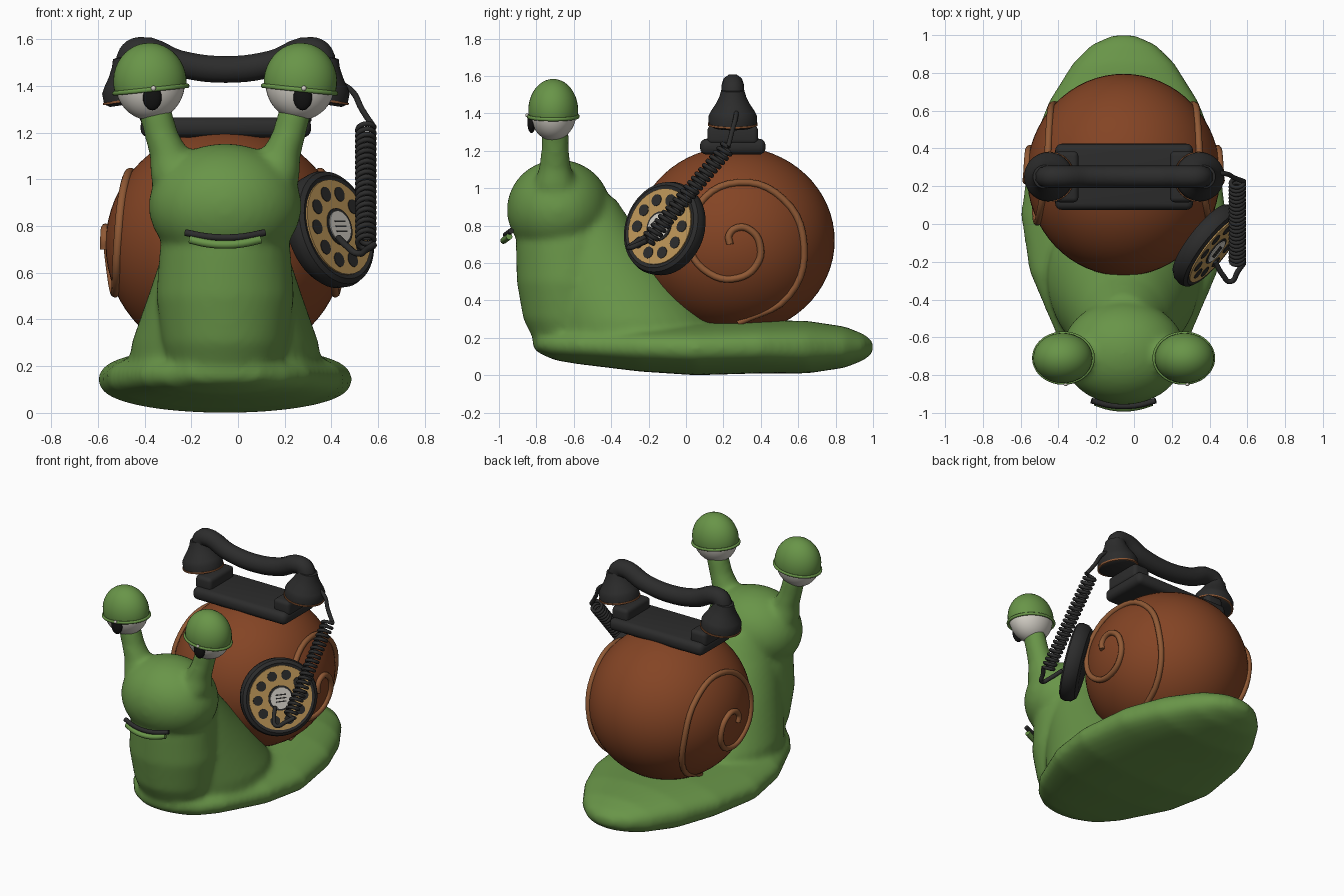
import bpy, bmesh, math
from mathutils import Vector, Matrix

if "Cube" in bpy.data.objects:
    bpy.data.objects.remove(bpy.data.objects["Cube"], do_unlink=True)

CX = -0.055  # the snail's own centre line
TAU = math.tau


def material(name, r, g, b):
    m = bpy.data.materials.new(name)
    m.use_nodes = True
    m.diffuse_color = (r, g, b, 1)
    m.node_tree.nodes["Principled BSDF"].inputs["Base Color"].default_value = (r, g, b, 1)
    return m


GREEN = material("snail green", 0.14, 0.30, 0.065)
BROWN = material("shell brown", 0.23, 0.058, 0.018)
COPPER = material("copper brown", 0.28, 0.10, 0.035)
BLACK = material("phone black", 0.025, 0.025, 0.025)
GOLD = material("dial gold", 0.52, 0.31, 0.10)
WHITE = material("eye white", 0.66, 0.63, 0.57)
PUPIL = material("pupil black", 0.006, 0.006, 0.006)


def finish(name, bm, mat, matrix=Matrix()):
    bmesh.ops.recalc_face_normals(bm, faces=bm.faces)
    me = bpy.data.meshes.new(name)
    bm.to_mesh(me)
    bm.free()
    me.materials.append(mat)
    ob = bpy.data.objects.new(name, me)
    bpy.context.collection.objects.link(ob)
    ob.matrix_world = matrix
    smooth(ob)
    return ob


def smooth(ob):
    bpy.ops.object.select_all(action="DESELECT")
    ob.select_set(True)
    bpy.context.view_layer.objects.active = ob
    bpy.ops.object.shade_smooth_by_angle(angle=math.radians(40))


def place(loc, size, tilt=0.0):
    return Matrix.Translation(loc) @ Matrix.Rotation(tilt, 4, "Y") @ Matrix.Diagonal((*size, 1))


def ball(name, mat, loc, size, seg=40):
    bm = bmesh.new()
    bmesh.ops.create_uvsphere(bm, u_segments=seg, v_segments=seg // 2, radius=1, matrix=place(loc, size))
    return finish(name, bm, mat)


def box(name, mat, loc, size, bevel, matrix=Matrix()):
    bm = bmesh.new()
    bmesh.ops.create_cube(bm, size=1, matrix=place(loc, size))
    if bevel:
        bmesh.ops.bevel(bm, geom=bm.edges[:], offset=bevel, segments=4, profile=0.5, affect="EDGES")
    return finish(name, bm, mat, matrix)


def bridge(bm, rings):
    n = len(rings[0])
    for a, b in zip(rings, rings[1:]):
        for i in range(n):
            bm.faces.new((a[i], a[(i + 1) % n], b[(i + 1) % n], b[i]))
    bm.faces.new(rings[0][::-1])
    bm.faces.new(rings[-1])


def lathe(name, mat, profile, matrix, seg=48):
    bm = bmesh.new()
    bridge(bm, [[bm.verts.new((r * math.cos(TAU * i / seg), r * math.sin(TAU * i / seg), z))
                 for i in range(seg)] for r, z in profile])
    return finish(name, bm, mat, matrix)


def loft(name, sections, point, seg=40):
    """Elliptical rings; point(section, cos, sin) gives each position."""
    bm = bmesh.new()
    bridge(bm, [[bm.verts.new(point(s, math.cos(TAU * i / seg), math.sin(TAU * i / seg)))
                 for i in range(seg)] for s in sections])
    return finish(name, bm, GREEN)


def tube(name, mat, points, radius, kind="BEZIER", closed=False, matrix=Matrix()):
    cu = bpy.data.curves.new(name, "CURVE")
    cu.dimensions = "3D"
    cu.bevel_depth, cu.bevel_resolution = radius, 3
    cu.resolution_u, cu.use_fill_caps = 5, True
    sp = cu.splines.new(kind)
    if kind == "BEZIER":
        sp.bezier_points.add(len(points) - 1)
        for p, co in zip(sp.bezier_points, points):
            p.co = co
            p.handle_left_type = p.handle_right_type = "AUTO"
    else:
        sp.points.add(len(points) - 1)
        for p, co in zip(sp.points, points):
            p.co = (*co, 1)
    sp.use_cyclic_u = closed
    ob = bpy.data.objects.new(name, cu)
    bpy.context.collection.objects.link(ob)
    cu.materials.append(mat)
    ob.matrix_world = matrix
    bpy.ops.object.select_all(action="DESELECT")
    ob.select_set(True)
    bpy.context.view_layer.objects.active = ob
    bpy.ops.object.convert(target="MESH")
    smooth(bpy.context.object)
    return bpy.context.object


# Body: foot, mound, neck, head and eye stalks fused into one skin
foot = [(-.82, .05, .15, .19), (-.79, .16, .12, .22), (-.7, .27, .08, .24), (-.58, .36, .06, .26),
        (-.25, .50, .02, .28), (.05, .545, .0, .285), (.4, .495, .01, .295), (.65, .395, .01, .29),
        (.85, .27, .04, .26), (.95, .17, .08, .22), (1.0, .06, .12, .18)]
parts = [loft("foot", foot, lambda s, c, n: (
    CX + s[1] * c, s[0], (s[2] + s[3]) / 2 + (s[3] - s[2]) / 2 * math.copysign(abs(n) ** .8, n)))]


def upright(s, c, n):
    z, y0, y1, r = s
    return (CX + r * c, (y0 + y1) / 2 + (y1 - y0) / 2 * n, z)


parts.append(loft("mound", [(.12, -.72, .24, .42), (.3, -.74, .15, .40), (.5, -.78, -.01, .33),
                            (.65, -.8, -.15, .28), (.8, -.8, -.28, .23), (.95, -.8, -.38, .18)], upright))
parts.append(loft("neck", [(.12, -.78, -.4, .22), (.3, -.87, -.36, .27), (.5, -.905, -.36, .295),
                           (.7, -.91, -.36, .28), (.85, -.88, -.38, .25)], upright))
parts.append(ball("head", GREEN, (CX, -.68, .885), (.328, .278, .268)))
for side in (-1, 1):
    parts.append(loft("eye_stalk", [(1.0, .20, .12), (1.1, .235, .088), (1.2, .275, .074), (1.33, .31, .072)],
                      lambda s, c, n: (CX + side * s[1] + s[2] * c, -.7 + s[2] * n, s[0])))
bpy.ops.object.select_all(action="DESELECT")
for p in parts:
    p.select_set(True)
bpy.context.view_layer.objects.active = parts[0]
bpy.ops.object.join()
body = bpy.context.object
body.name = "snail_body"
fuse = body.modifiers.new("fuse", "REMESH")
fuse.mode, fuse.voxel_size, fuse.use_smooth_shade = "VOXEL", 0.018, True
soften = body.modifiers.new("soften", "SMOOTH")
soften.factor, soften.iterations = 0.5, 10

# Eyes with drooping lids
for side, label in ((-1, "right"), (1, "left")):
    x = CX + side * .322
    ball(label + "_eye", WHITE, (x, -.71, 1.415), (.15, .126, .162))
    bm = bmesh.new()
    bmesh.ops.create_uvsphere(bm, u_segments=40, v_segments=20, radius=1)
    cut = bmesh.ops.bisect_plane(bm, geom=bm.verts[:] + bm.edges[:] + bm.faces[:],
                                 plane_co=(0, 0, -.2), plane_no=(0, 0, 1), clear_inner=True)
    bmesh.ops.holes_fill(bm, edges=bm.edges[:])
    frame = place((x, -.71, 1.417), (.157, .133, .167), side * .105)
    finish(label + "_eyelid", bm, GREEN, frame)
    tube(label + "_eyelid_rim", GREEN, [(math.cos(TAU * i / 16), math.sin(TAU * i / 16), -.2) for i in range(16)],
         .06, closed=True, matrix=frame)
    ball(label + "_pupil", PUPIL, (x + .01, -.826, 1.35), (.04, .022, .055), 24)
    ball(label + "_eye_glint", WHITE, (x + .015, -.85, 1.39), (.011, .008, .011), 12)

# Mouth
for name, mat, half, z, y, r in (("upper_lip", BLACK, .17, .75, -.965, .015), ("lower_lip", GREEN, .15, .72, -.975, .018)):
    tube(name, mat, [(CX + half * t, y + .03 * t * t, z + .022 * t * t) for t in (-1, -.5, 0, .5, 1)], r)

# Shell with a raised spiral on each side
C, R = Vector((CX, .26, .72)), Vector((.512, .535, .502))
ball("shell", BROWN, C, R, 64)
radii = (.42, .385, .35, .34, .33, .30, .265, .22, .18, .145, .115, .10, .09, .07, .045)
for side, label in ((-1, "right"), (1, "left")):
    pts = []
    for i, r in enumerate(radii):
        a = -math.pi / 2 + i * math.pi / 4
        y, z = .28 + r * math.cos(a), .70 + r * math.sin(a)
        d = 1 - ((y - C.y) / R.y) ** 2 - ((z - C.z) / R.z) ** 2
        pts.append((CX + side * (R.x * math.sqrt(max(d, 0)) + .006), y, z))
    tube(label + "_shell_spiral", COPPER, pts, .019)

# Telephone cradle and handset
PX, PY = -.052, .25
box("cradle_base", BLACK, (PX, PY, 1.222), (.73, .35, .085), .035)
tube("handset_grip", BLACK, [(PX + x, PY, z) for x, z in (
    (-.41, 1.45), (-.405, 1.53), (-.365, 1.552), (-.2, 1.495), (0, 1.47),
    (.2, 1.495), (.365, 1.552), (.405, 1.53), (.41, 1.45))], .06)
for side, label in ((-1, "right"), (1, "left")):
    box(label + "_cradle_post", BLACK, (PX + side * .305, PY, 1.285), (.125, .27, .1), .025)
    frame = place((PX + side * .392, PY, 1.325), (1, 1, 1), side * .15)
    lathe(label + "_handset_cup", BLACK, [(.02, 0), (.105, 0), (.128, .015), (.13, .06), (.118, .085),
                                          (.092, .125), (.072, .165), (.062, .2), (.02, .21)], frame)
    lathe(label + "_cup_ring", COPPER, [(.12, .012), (.133, .012), (.133, .022), (.12, .022)], frame)

# Rotary dial leaning on the shell
face = Vector((.43, -.14, .795))
normal = Vector((.76, -.6, .25)).normalized()
dial = Matrix.Translation(face) @ normal.to_track_quat("Z", "Y").to_matrix().to_4x4()


def disc(name, mat, r, low, high, x=0.0, y=0.0):
    lathe(name, mat, [(r, low), (r, high)], dial @ Matrix.Translation((x, y, 0)), 32)


lathe("dial_body", BLACK, [(.17, -.11), (.23, -.1), (.25, -.075), (.256, -.035), (.248, -.01), (.228, .002),
                           (.212, -.004)], dial)
disc("dial_plate", GOLD, .21, -.006, .004)
for i in range(10):
    a = TAU * i / 10
    disc("finger_hole", BLACK, .032, .002, .007, .152 * math.cos(a), .152 * math.sin(a))
disc("hub_rim", BLACK, .082, .002, .009)
disc("hub_plate", WHITE, .07, .007, .013)
for k in (-1, 0, 1):
    box("hub_bar", BLACK, (0, k * .022, .014), (.07, .007, .004), 0, dial)

# Coiled cord from the handset to the dial
top, bottom = Vector((.547, .225, 1.22)), Vector((.547, -.205, .72))
axis = (bottom - top).normalized()
u = Vector((1, 0, 0))
v = axis.cross(u)
turns, step = 22, 14
coil = [top.lerp(bottom, i / (turns * step)) + .036 * (u * math.cos(TAU * i / step) + v * math.sin(TAU * i / step))
        for i in range(turns * step + 1)]
tube("cord_coil", BLACK, coil, .011, "POLY")
tube("cord_top", BLACK, [(.42, .27, 1.42), (.49, .265, 1.375), (.53, .245, 1.3), coil[0]], .013)
tube("cord_end", BLACK, [coil[-1], (.55, -.25, .7), (.512, -.305, .682), (.47, -.27, .71), (.43, -.2, .75)], .014)
